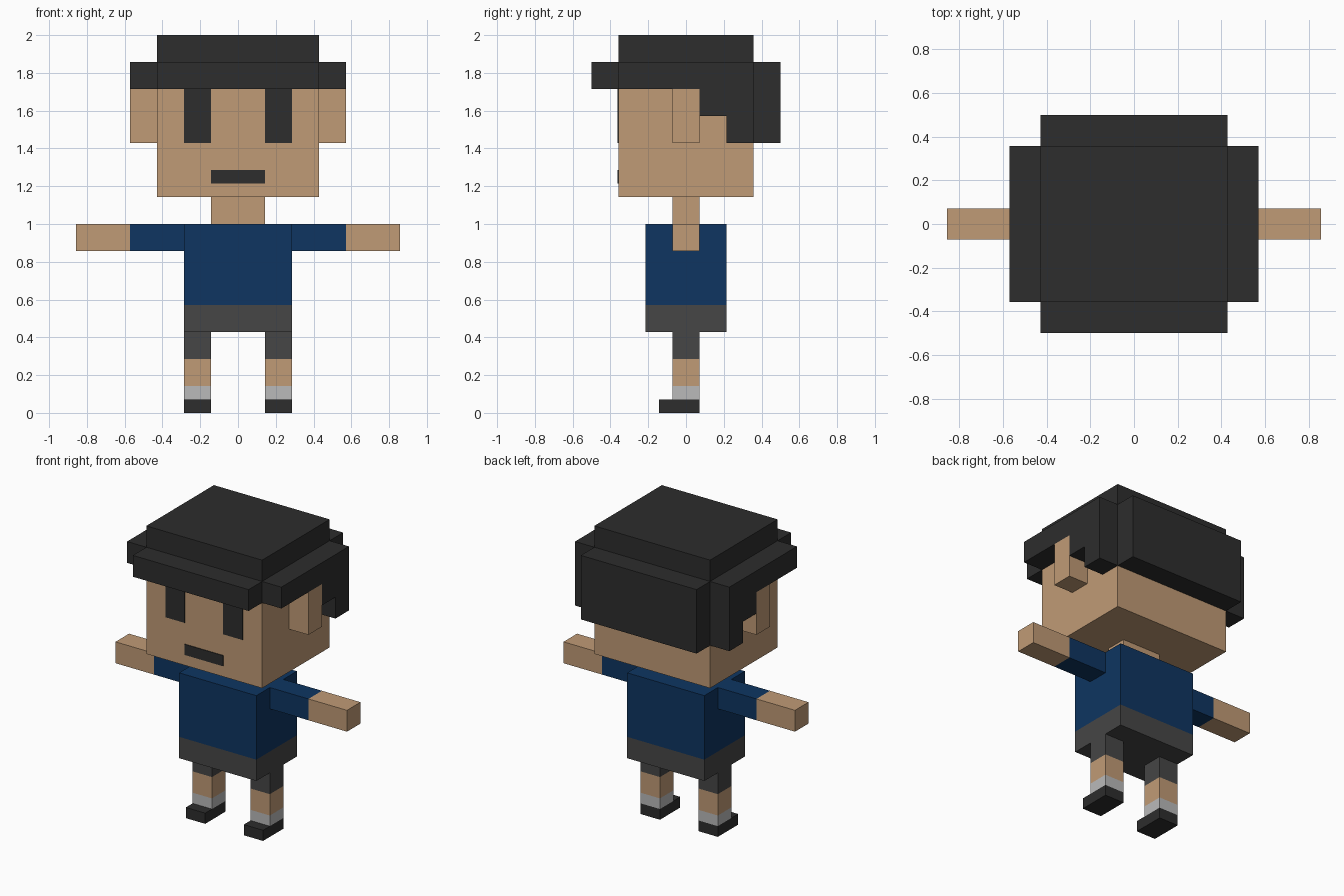
import bpy
import bmesh
from mathutils import Vector

cube = bpy.data.objects.get("Cube")
if cube:
    bpy.data.objects.remove(cube, do_unlink=True)

U = 1 / 7  # one block of the figure's grid


def material(name, rgb):
    lin = [((c / 255 + 0.055) / 1.055) ** 2.4 for c in rgb] + [1.0]
    m = bpy.data.materials.new(name)
    m.use_nodes = True
    m.diffuse_color = lin
    bsdf = m.node_tree.nodes["Principled BSDF"]
    bsdf.inputs["Base Color"].default_value = lin
    bsdf.inputs["Roughness"].default_value = 0.9
    return m


SKIN = material("skin", (192, 155, 118))
CHARCOAL = material("charcoal", (45, 45, 45))
BLUE = material("shirt blue", (14, 53, 97))
GREY = material("shorts grey", (70, 70, 70))
WHITE = material("sock white", (186, 186, 186))


def finish(name, bm, mats):
    bmesh.ops.recalc_face_normals(bm, faces=bm.faces)
    me = bpy.data.meshes.new(name)
    bm.to_mesh(me)
    bm.free()
    for m in mats:
        me.materials.append(m)
    ob = bpy.data.objects.new(name, me)
    bpy.context.collection.objects.link(ob)
    return ob


def box(name, x, y, z, mats, axis=2, cuts=()):
    """Block given in grid units; cuts along an axis split it into colour bands."""
    bm = bmesh.new()
    bmesh.ops.create_cube(bm, size=1)
    for v in bm.verts:
        v.co = Vector([(r[0] + r[1]) / 2 + c * (r[1] - r[0]) for c, r in zip(v.co, (x, y, z))]) * U
    normal = Vector([float(i == axis) for i in range(3)])
    for c in cuts:
        bmesh.ops.bisect_plane(bm, geom=bm.verts[:] + bm.edges[:] + bm.faces[:],
                               plane_co=normal * c * U, plane_no=normal)
    for f in bm.faces:
        pos = abs(f.calc_center_median()[axis])
        f.material_index = sum(pos > abs(c) * U for c in cuts)
    return finish(name, bm, mats)


def side_panel(name, x0, x1, profile, mat):
    """Extrude a (y, z) profile between two x positions."""
    bm = bmesh.new()
    face = bm.faces.new([bm.verts.new((x0 * U, y * U, z * U)) for y, z in profile])
    new = bmesh.ops.extrude_face_region(bm, geom=[face])["geom"]
    verts = [g for g in new if isinstance(g, bmesh.types.BMVert)]
    bmesh.ops.translate(bm, verts=verts, vec=((x1 - x0) * U, 0, 0))
    return finish(name, bm, [mat])


# Torso with shorts band, neck and head
box("torso", (-2, 2), (-1.5, 1.5), (3, 7), [GREY, BLUE], cuts=[4])
box("neck", (-1, 1), (-0.5, 0.5), (7, 8), [SKIN])
box("head", (-3, 3), (-2.5, 2.5), (8, 12), [SKIN])

# Hair: crown, fringe and back
box("hair_crown", (-3, 3), (-2.5, 2.5), (12, 14), [CHARCOAL])
box("hair_fringe", (-3, 3), (-3.5, -2.5), (12, 13), [CHARCOAL])
box("hair_back", (-3, 3), (2.5, 3.5), (10, 13), [CHARCOAL])

# Mouth plate
box("mouth", (-1, 1), (-2.53, -2.5), (8.5, 9), [CHARCOAL])

# Paired parts
HAIR_SIDE = [(-2.5, 13), (-2.5, 12), (0.5, 12), (0.5, 11), (1.5, 11), (1.5, 10), (2.5, 10), (2.5, 13)]
for side, s in (("left", 1), ("right", -1)):
    def span(a, b):
        return tuple(sorted((a * s, b * s)))

    side_panel(side + "_hair_side", 3 * s, 4 * s, HAIR_SIDE, CHARCOAL)
    box(side + "_ear", span(3, 4), (-0.5, 0.5), (10, 12), [SKIN])
    box(side + "_eye", span(1, 2), (-2.53, -2.5), (10, 12), [CHARCOAL])
    # Sleeve and bare forearm
    box(side + "_arm", span(2, 6), (-0.5, 0.5), (6, 7), [BLUE, SKIN], axis=0, cuts=[4 * s])
    # Sock, bare shin and shorts leg
    box(side + "_leg", span(1, 2), (-0.5, 0.5), (0.5, 3), [WHITE, SKIN, GREY], cuts=[1, 2])
    box(side + "_shoe", span(1, 2), (-1, 0.5), (0, 0.5), [CHARCOAL])
